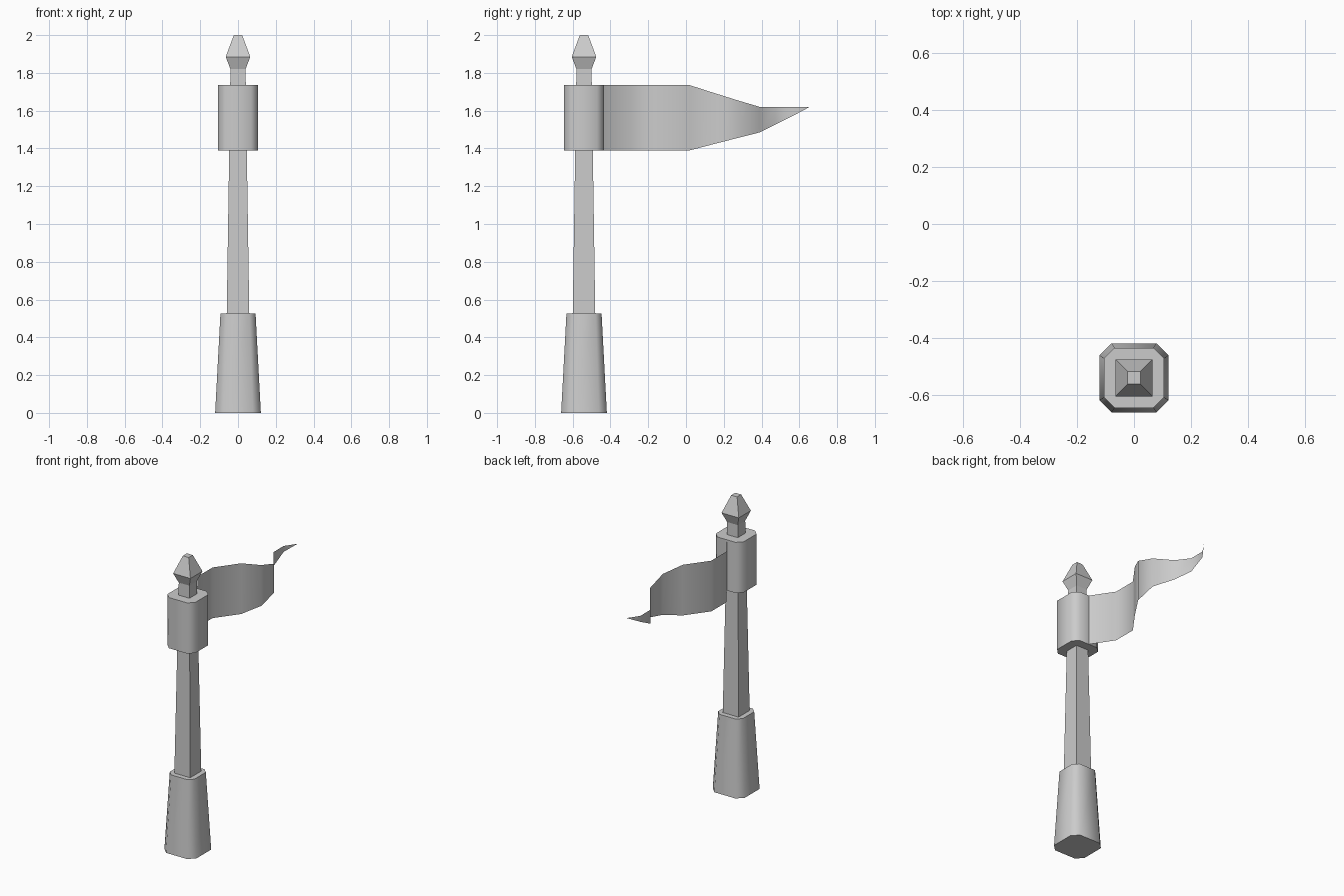
import bpy
from mathutils import Vector

if "Cube" in bpy.data.objects:
    bpy.data.objects.remove(bpy.data.objects["Cube"])

POLE_Y = -0.54


def add_mesh(name, verts, faces, smooth=None):
    me = bpy.data.meshes.new(name)
    me.from_pydata(verts, [], faces)
    ob = bpy.data.objects.new(name, me)
    bpy.context.collection.objects.link(ob)
    if smooth:
        bpy.ops.object.select_all(action='DESELECT')
        ob.select_set(True)
        bpy.context.view_layer.objects.active = ob
        bpy.ops.object.shade_smooth_by_angle(angle=smooth)
    return ob


def outline(half, cut):
    """Counter-clockwise square, with cut corners when cut > 0."""
    if cut == 0:
        return [(half, -half), (half, half), (-half, half), (-half, -half)]
    i = half - cut
    return [(half, -i), (half, i), (i, half), (-i, half),
            (-half, i), (-half, -i), (-i, -half), (i, -half)]


def post(name, rings, smooth=None):
    """Loft (z, half width, corner cut) rings around the pole axis."""
    verts = [(x, POLE_Y + y, z) for z, h, c in rings for x, y in outline(h, c)]
    n = len(verts) // len(rings)
    faces = [(r * n + i, r * n + (i + 1) % n, (r + 1) * n + (i + 1) % n, (r + 1) * n + i)
             for r in range(len(rings) - 1) for i in range(n)]
    faces += [tuple(reversed(range(n))), tuple(range(len(verts) - n, len(verts)))]
    return add_mesh(name, verts, faces, smooth)


# Pole and its fittings
post("base_sleeve", [(0, 0.121, 0.042), (0.525, 0.093, 0.032)], 0.9)
post("pole", [(0.5, 0.06, 0), (1.82, 0.04, 0)])
post("flag_collar", [(1.39, 0.105, 0.036), (1.735, 0.105, 0.036)], 0.9)
post("finial", [(1.82, 0.04, 0), (1.885, 0.065, 0), (2.0, 0.022, 0)])

# Waving pennant: (x, y, bottom z, top z), ending in a point
wave = [(0, -0.44, 1.39, 1.735), (-0.10, -0.29, 1.39, 1.735), (-0.10, -0.13, 1.39, 1.735),
        (0.01, 0.02, 1.39, 1.735), (0.08, 0.135, 1.42, 1.698), (0.08, 0.272, 1.455, 1.655),
        (0, 0.39, 1.485, 1.62), (-0.062, 0.473, 1.526, 1.62), (-0.062, 0.58, 1.58, 1.62)]
verts = [(x, y, z) for x, y, lo, hi in wave for z in (lo, hi)]
last = len(verts)
verts.append((-0.01, 0.655, 1.62))
faces = [(i, i + 2, i + 3, i + 1) for i in range(0, last - 2, 2)]
faces.append((last - 2, last, last - 1))
add_mesh("pennant", verts, faces, 1.2)
